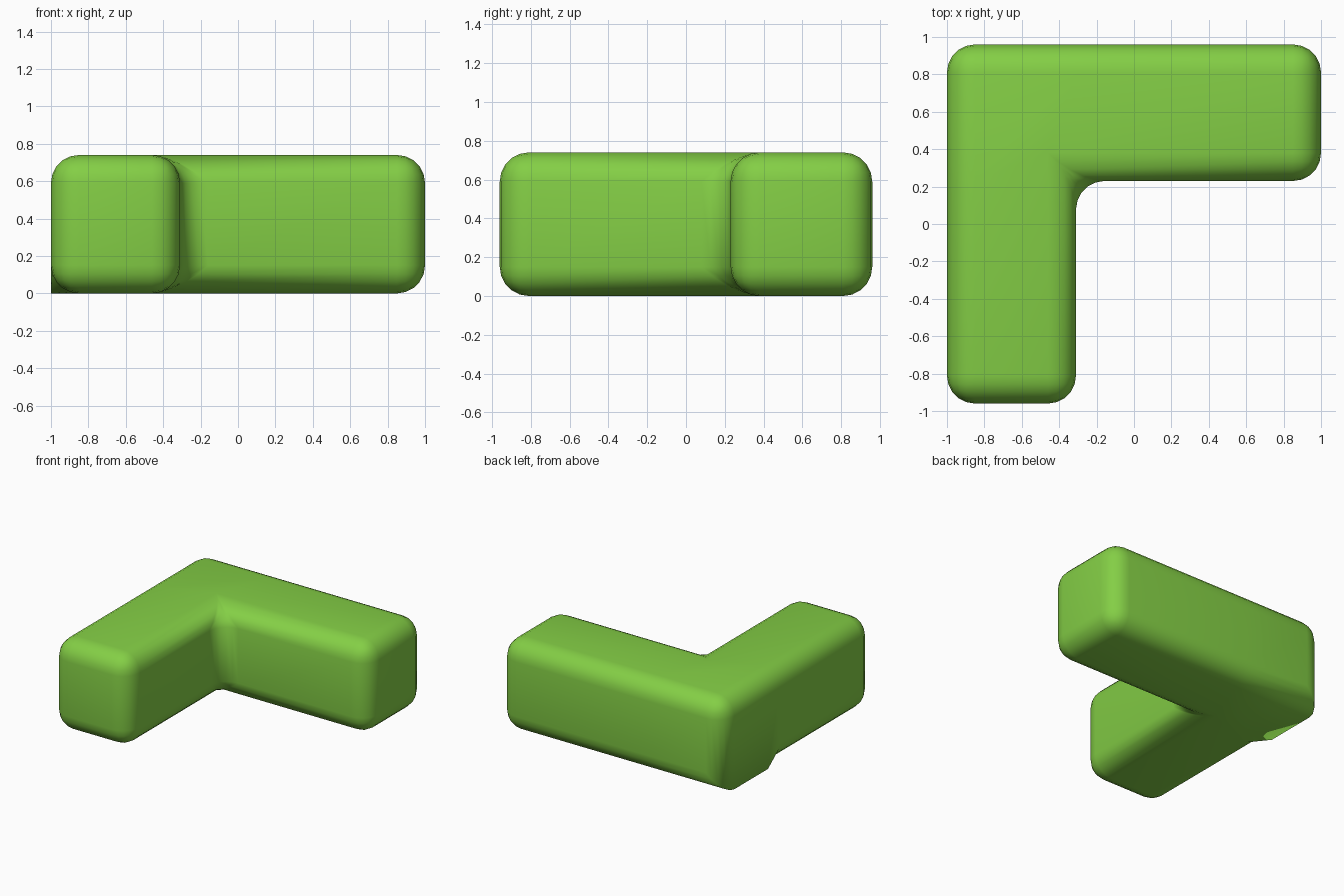
import bpy, bmesh

if "Cube" in bpy.data.objects:
    bpy.data.objects.remove(bpy.data.objects["Cube"])

H, R = 0.74, 0.15
xs, ys = (-1.0, -0.31, 1.0), (-0.96, 0.23, 0.96)

# L-shaped block from three quads, extruded upwards
bm = bmesh.new()
v = {(i, j): bm.verts.new((xs[i], ys[j], 0)) for i in range(3) for j in range(3) if (i, j) != (2, 0)}
faces = [bm.faces.new([v[i, j], v[i + 1, j], v[i + 1, j + 1], v[i, j + 1]])
         for i, j in ((0, 0), (0, 1), (1, 1))]
ext = bmesh.ops.extrude_face_region(bm, geom=faces, use_keep_orig=True)["geom"]
bmesh.ops.translate(bm, vec=(0, 0, H), verts=[g for g in ext if isinstance(g, bmesh.types.BMVert)])
bmesh.ops.recalc_face_normals(bm, faces=bm.faces)

# Round every sharp edge but the short bottom one at the left rear
def is_plain(e):
    mid = (e.verts[0].co + e.verts[1].co) / 2
    return mid.x < -0.99 and mid.z < 0.01 and mid.y > ys[1] + 0.01

edges = [e for e in bm.edges if e.calc_face_angle(0) > 0.5 and not is_plain(e)]
bmesh.ops.bevel(bm, geom=edges, offset=R, offset_type='OFFSET', segments=5,
                profile=0.5, affect='EDGES', clamp_overlap=True)
for f in bm.faces:
    f.smooth = True

mesh = bpy.data.meshes.new("corner_block")
bm.to_mesh(mesh)
bm.free()
block = bpy.data.objects.new("corner_block", mesh)
bpy.context.collection.objects.link(block)

# Green material
mat = bpy.data.materials.new("green")
mat.diffuse_color = (0.23, 0.62, 0.06, 1)
mat.use_nodes = True
mat.node_tree.nodes["Principled BSDF"].inputs["Base Color"].default_value = mat.diffuse_color
mesh.materials.append(mat)
